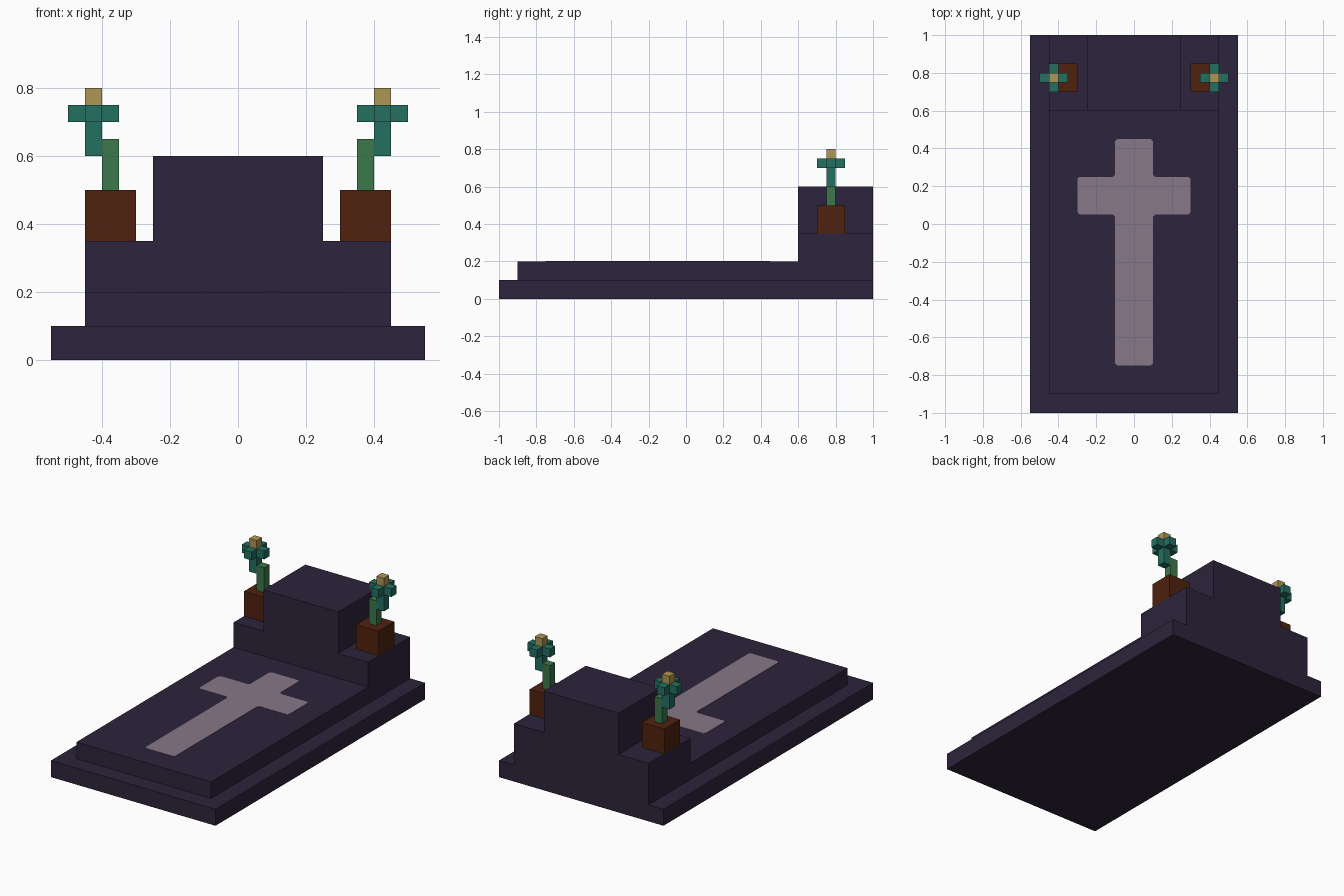
import bpy, bmesh
from mathutils import Vector

cube = bpy.data.objects.get("Cube")
if cube:
    bpy.data.objects.remove(cube, do_unlink=True)


def material(name, rgb):
    m = bpy.data.materials.new(name)
    m.use_nodes = True
    m.diffuse_color = (*rgb, 1)
    bsdf = next(n for n in m.node_tree.nodes if n.type == 'BSDF_PRINCIPLED')
    bsdf.inputs["Base Color"].default_value = (*rgb, 1)
    return m


STONE = material("dark purple stone", (0.026, 0.0176, 0.045))
INLAY = material("pale mauve inlay", (0.242, 0.188, 0.25))
CLAY = material("brown clay", (0.08, 0.016, 0.0045))
STEM = material("leaf green", (0.045, 0.188, 0.07))
PETAL = material("teal petal", (0.017, 0.162, 0.119))
GOLD = material("gold", (0.43, 0.305, 0.091))


def prism(name, outline, offset, mat):
    """Extrude a closed 3D outline along an offset vector."""
    bm = bmesh.new()
    face = bm.faces.new([bm.verts.new(p) for p in outline])
    ext = bmesh.ops.extrude_face_region(bm, geom=[face], use_keep_orig=True)
    verts = [g for g in ext["geom"] if isinstance(g, bmesh.types.BMVert)]
    bmesh.ops.translate(bm, verts=verts, vec=offset)
    bmesh.ops.recalc_face_normals(bm, faces=bm.faces)
    me = bpy.data.meshes.new(name)
    bm.to_mesh(me)
    bm.free()
    me.materials.append(mat)
    ob = bpy.data.objects.new(name, me)
    bpy.context.collection.objects.link(ob)
    return ob


def box(name, x, y, z, mat):
    outline = [(x[0], y[0], z[0]), (x[1], y[0], z[0]), (x[1], y[1], z[0]), (x[0], y[1], z[0])]
    return prism(name, outline, (0, 0, z[1] - z[0]), mat)


def cross_outline(w, arm, y):
    """Cross of half width w and half span arm; y lists bottom, arm low, arm high, top."""
    right = [(w, y[0]), (w, y[1]), (arm, y[1]), (arm, y[2]), (w, y[2]), (w, y[3])]
    return right + [(-px, py) for px, py in reversed(right)]


def chamfer(points, size):
    """Cut every corner of a 2D outline."""
    out = []
    for i, p in enumerate(points):
        p = Vector(p)
        for q in (points[i - 1], points[(i + 1) % len(points)]):
            out.append(p + (Vector(q) - p).normalized() * size)
    return out


# Stone base, grave slab and stepped headstone
box("base", (-0.55, 0.55), (-1, 1), (0, 0.1), STONE)
box("grave_slab", (-0.45, 0.45), (-0.9, 0.6), (0.1, 0.2), STONE)
steps = [(0.45, 0.1), (0.45, 0.35), (0.25, 0.35), (0.25, 0.6)]
steps += [(-x, z) for x, z in reversed(steps)]
prism("headstone", [(x, 0.6, z) for x, z in steps], (0, 0.4, 0), STONE)

# Cross inlay with slightly cut corners
cross = chamfer(cross_outline(0.1, 0.3, (-0.75, 0.05, 0.25, 0.45)), 0.012)
prism("cross_inlay", [(p.x, p.y, 0.2) for p in cross], (0, 0, 0.002), INLAY)

# Potted flower on each shoulder of the headstone
bloom = cross_outline(0.025, 0.075, (0.70, 0.75, 0.80, 0.85))
for side, s in (("left", 1), ("right", -1)):
    def part(name, x, y, z, mat):
        box(f"{side}_{name}", (s * x[0], s * x[1]), y, z, mat)

    mid = (0.75, 0.80)
    part("pot", (0.30, 0.45), (0.70, 0.85), (0.35, 0.5), CLAY)
    part("stem", (0.35, 0.40), mid, (0.5, 0.65), STEM)
    part("flower_neck", (0.40, 0.45), mid, (0.6, 0.7), PETAL)
    prism(f"{side}_petals", [(s * 0.425 + x, y, 0.7) for x, y in bloom], (0, 0, 0.05), PETAL)
    part("flower_centre", (0.40, 0.45), mid, (0.75, 0.8), GOLD)
